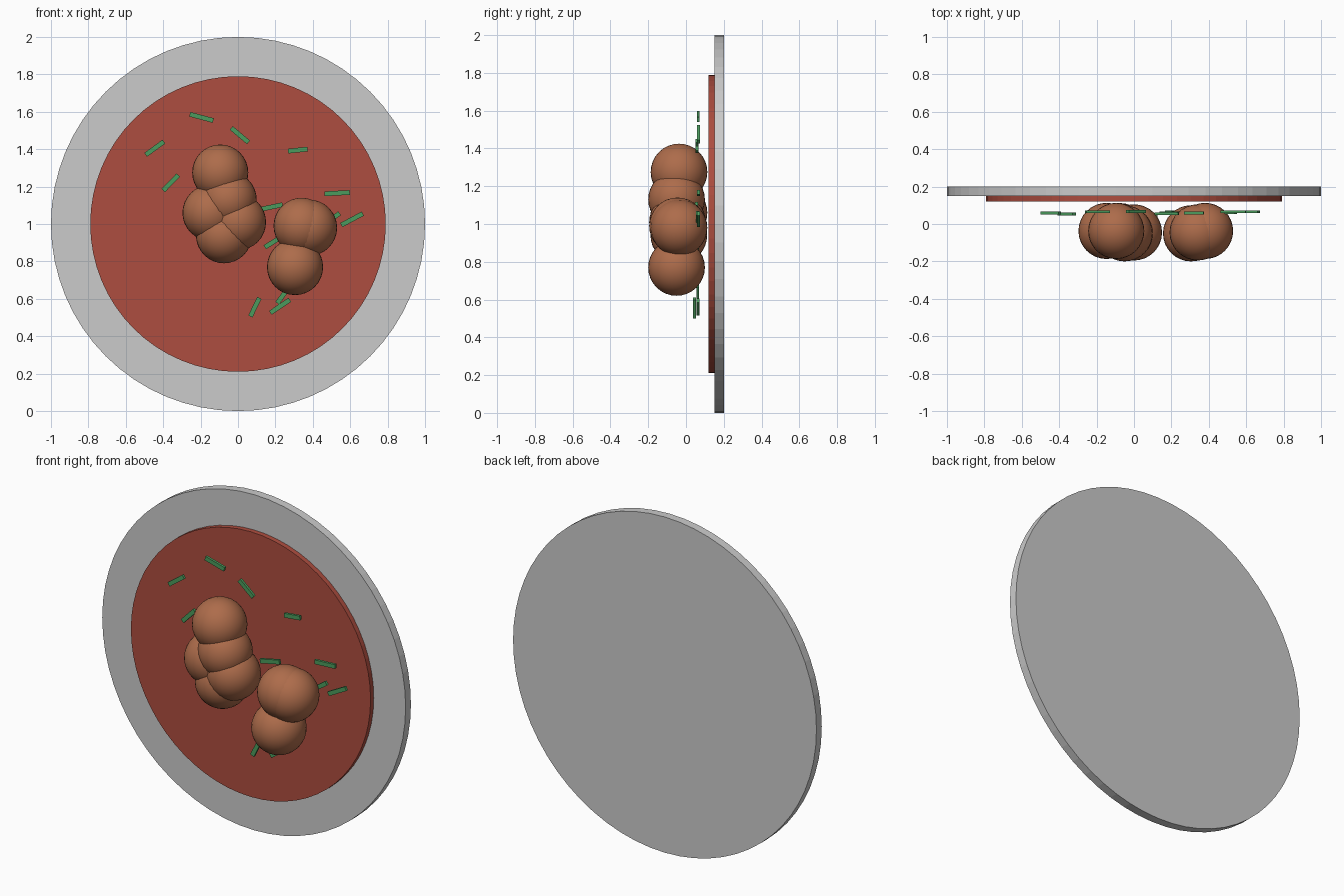
import bpy
from math import radians

if "Cube" in bpy.data.objects:
    bpy.data.objects.remove(bpy.data.objects["Cube"])


def material(name, color):
    m = bpy.data.materials.new(name)
    m.diffuse_color = (*color, 1)
    m.use_nodes = True
    m.node_tree.nodes["Principled BSDF"].inputs["Base Color"].default_value = m.diffuse_color
    return m


sauce_red = material("sauce_red", (0.42, 0.075, 0.05))
meat_brown = material("meat_brown", (0.42, 0.15, 0.07))
herb_green = material("herb_green", (0.07, 0.33, 0.11))


def finish(name, mat=None):
    ob = bpy.context.object
    ob.name = name
    if mat:
        ob.data.materials.append(mat)
    return ob


def disc(name, radius, y_front, y_back, mat=None):
    bpy.ops.mesh.primitive_cylinder_add(
        vertices=64, radius=radius, depth=y_back - y_front,
        location=(0, (y_front + y_back) / 2, 1), rotation=(radians(90), 0, 0))
    return finish(name, mat)


# Upright plate and the sauce layer on its front
disc("plate", 1.0, 0.15, 0.20)
disc("sauce", 0.79, 0.12, 0.15, sauce_red)

# Meatballs in two clusters: x, y, z
meatballs = [
    (-0.095, -0.037, 1.275), (-0.05, -0.05, 1.13), (0.0, -0.045, 1.01),
    (-0.147, -0.037, 1.06), (-0.075, -0.038, 0.94),
    (0.34, -0.045, 0.99), (0.38, -0.037, 0.98), (0.305, -0.05, 0.77),
]
for i, loc in enumerate(meatballs, 1):
    bpy.ops.mesh.primitive_uv_sphere_add(
        segments=32, ring_count=16, radius=0.15, location=loc)
    bpy.ops.object.shade_smooth()
    finish(f"meatball_{i}", meat_brown)

# Chopped herb sticks: x, y, z, length, angle in the plate plane
herbs = [
    (-0.195, 0.065, 1.57, 0.13, -15), (-0.445, 0.058, 1.405, 0.12, 36),
    (-0.36, 0.053, 1.22, 0.115, 46), (0.01, 0.067, 1.475, 0.12, -40),
    (0.32, 0.058, 1.395, 0.105, 6), (0.53, 0.066, 1.165, 0.135, 3),
    (0.61, 0.066, 1.025, 0.13, 28), (0.175, 0.055, 1.09, 0.13, 12),
    (0.19, 0.06, 0.905, 0.11, 32), (0.09, 0.045, 0.555, 0.11, 64),
    (0.225, 0.064, 0.56, 0.125, 34), (0.245, 0.062, 0.625, 0.12, 54),
    (0.49, 0.06, 1.02, 0.13, 35),
]
for i, (x, y, z, length, angle) in enumerate(herbs, 1):
    bpy.ops.mesh.primitive_cube_add(
        size=1, location=(x, y, z), rotation=(0, -radians(angle), 0))
    bpy.context.object.scale = (length, 0.015, 0.025)
    finish(f"herb_{i}", herb_green)
